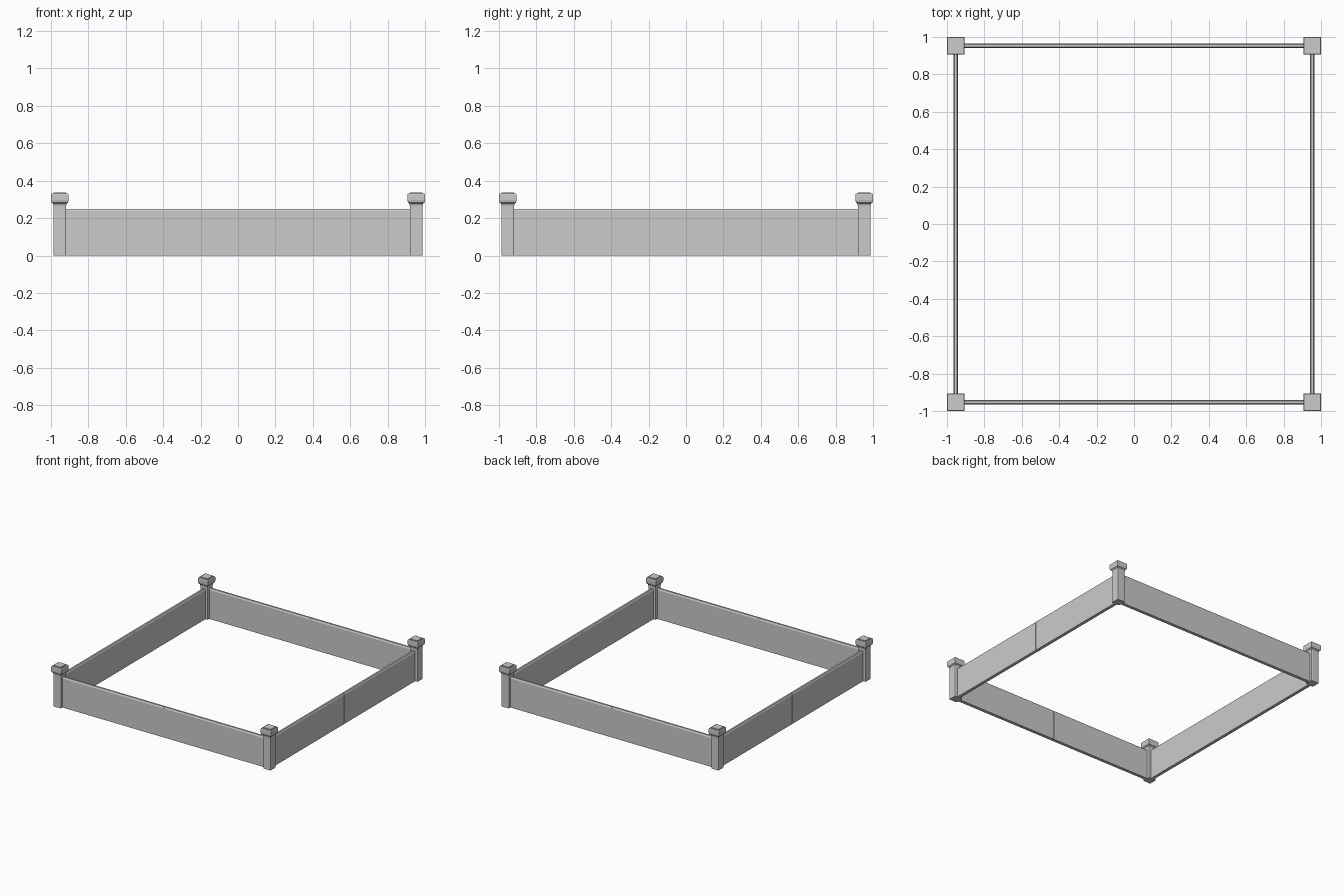
import bpy, bmesh
from math import pi
from mathutils import Matrix

if "Cube" in bpy.data.objects:
    bpy.data.objects.remove(bpy.data.objects["Cube"])

C = 0.953          # centre line of walls and posts


def make_object(name, bm, matrix):
    bmesh.ops.recalc_face_normals(bm, faces=bm.faces)
    mesh = bpy.data.meshes.new(name)
    bm.to_mesh(mesh)
    bm.free()
    mesh.transform(matrix)
    obj = bpy.data.objects.new(name, mesh)
    bpy.context.collection.objects.link(obj)
    return obj


def square_stack(name, profile, matrix, round_edges=0.0):
    """Square rings (half width, height) joined into a solid."""
    bm = bmesh.new()
    rings = [[bm.verts.new((sx * r, sy * r, z)) for sx, sy in
              ((-1, -1), (1, -1), (1, 1), (-1, 1))] for r, z in profile]
    for a, b in zip(rings, rings[1:]):
        for i in range(4):
            j = (i + 1) % 4
            bm.faces.new((a[i], a[j], b[j], b[i]))
    bm.faces.new(rings[0])
    bm.faces.new(rings[-1])
    if round_edges:
        upright = [e for e in bm.edges
                   if abs(e.verts[0].co.z - e.verts[1].co.z) > 0.1]
        bmesh.ops.bevel(bm, geom=upright, offset=round_edges, segments=2,
                        profile=0.5, affect='EDGES')
    return make_object(name, bm, matrix)


def panel(name, x0, x1, matrix):
    """Board with a chamfered top edge, extruded along x."""
    section = [(-0.013, 0), (0.013, 0), (0.013, 0.238),
               (0.007, 0.25), (-0.007, 0.25), (-0.013, 0.238)]
    bm = bmesh.new()
    face = bm.faces.new([bm.verts.new((x0, y - C, z)) for y, z in section])
    ext = bmesh.ops.extrude_face_region(bm, geom=[face])
    moved = [v for v in ext['geom'] if isinstance(v, bmesh.types.BMVert)]
    bmesh.ops.translate(bm, verts=moved, vec=(x1 - x0, 0, 0))
    return make_object(name, bm, matrix)


cap_profile = [(0.034, 0.262), (0.036, 0.276), (0.044, 0.283), (0.047, 0.296),
               (0.047, 0.325), (0.044, 0.331), (0.034, 0.331), (0.034, 0.338)]

for k, side in enumerate(("front", "right", "back", "left")):
    turn = Matrix.Rotation(k * pi / 2, 4, 'Z')
    # two boards per side, meeting in the middle
    panel(side + "_panel_a", -0.925, -0.001, turn)
    panel(side + "_panel_b", 0.001, 0.925, turn)
    # corner post and its moulded cap
    corner = turn @ Matrix.Translation((-C, -C, 0))
    square_stack(side + "_corner_post", [(0.034, 0), (0.034, 0.263)], corner, 0.006)
    square_stack(side + "_post_cap", cap_profile, corner)
